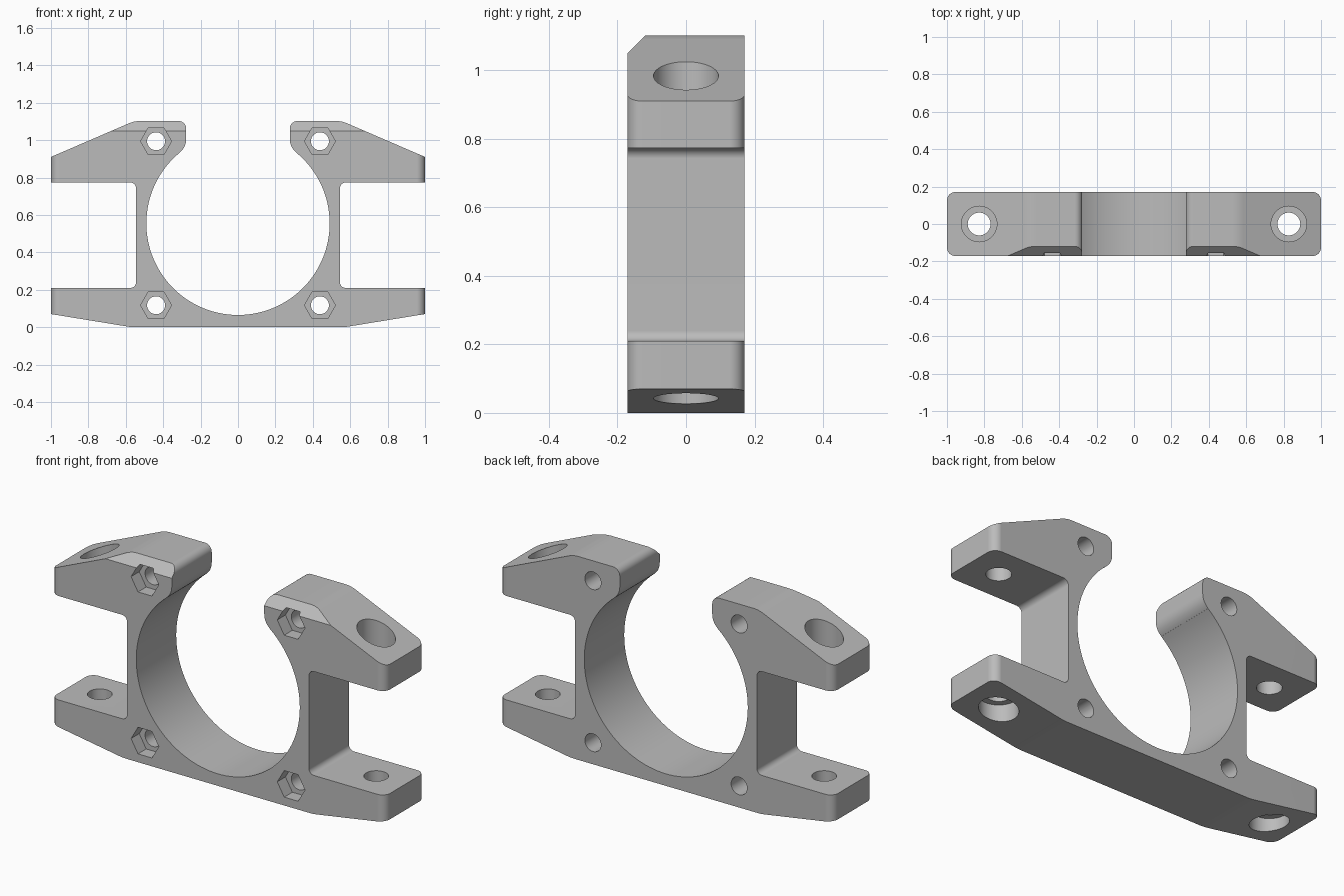
import bpy, bmesh, math
from mathutils import Vector, Matrix

cube = bpy.data.objects.get("Cube")
if cube:
    bpy.data.objects.remove(cube, do_unlink=True)

DEPTH = 0.171            # half thickness along y
RING_Z, RING_R = 0.555, 0.49

grey = bpy.data.materials.new("plain grey")
grey.use_nodes = True
GREY = (0.5, 0.5, 0.5, 1.0)
grey.diffuse_color = GREY
grey.node_tree.nodes["Principled BSDF"].inputs["Base Color"].default_value = GREY


def fillet(prev, corner, nxt, r, steps=7):
    """Points of an arc of radius r rounding one profile corner."""
    c = Vector(corner)
    a, b = (Vector(prev) - c).normalized(), (Vector(nxt) - c).normalized()
    half = a.angle(b) / 2
    centre = c + (a + b).normalized() * (r / math.sin(half))
    start = c + a * (r / math.tan(half)) - centre
    end = c + b * (r / math.tan(half)) - centre
    sweep = start.angle_signed(end)     # clockwise positive
    return [tuple(centre + Matrix.Rotation(-sweep * i / steps, 2) @ start)
            for i in range(steps + 1)]


def mesh_object(name, bm):
    bmesh.ops.recalc_face_normals(bm, faces=bm.faces[:])
    me = bpy.data.meshes.new(name)
    bm.to_mesh(me)
    bm.free()
    ob = bpy.data.objects.new(name, me)
    bpy.context.collection.objects.link(ob)
    return ob


def extrude_polygon(bm, points, direction):
    face = bm.faces.new([bm.verts.new(p) for p in points])
    top = bmesh.ops.extrude_face_region(bm, geom=[face])["geom"]
    bmesh.ops.translate(bm, vec=direction,
                        verts=[v for v in top if isinstance(v, bmesh.types.BMVert)])


# Half profile (x, z, corner radius) from the base up to the jaw tip
corners = [
    (0.0, 0.0, 0), (0.57, 0.0, 0.3), (1.0, 0.07, 0), (1.0, 0.21, 0),
    (0.545, 0.21, 0.03), (0.545, 0.773, 0.03), (1.0, 0.773, 0), (1.0, 0.91, 0),
    (0.555, 1.102, 0.15), (0.277, 1.102, 0.04), (0.277, 0.962, 0.09), (0.31, 0.935, 0),
]
half = []
for i in range(1, len(corners) - 1):
    x, z, r = corners[i]
    if r:
        half += fillet(corners[i - 1][:2], (x, z), corners[i + 1][:2], r)
    else:
        half.append((x, z))

# Inner ring arc from the jaw tip down to the bottom centre
tip = math.acos(0.31 / RING_R)
for i in range(49):
    t = tip + (-math.pi / 2 - tip) * i / 48
    half.append((RING_R * math.cos(t), RING_Z + RING_R * math.sin(t)))
outline = half + [(-x, z) for x, z in reversed(half[:-1])]

# Clamp body: extruded outline with rounded arm ends
bm = bmesh.new()
extrude_polygon(bm, [(x, -DEPTH, z) for x, z in outline], (0, 2 * DEPTH, 0))
ends = [e for e in bm.edges if all(abs(v.co.x) > 0.999 for v in e.verts)
        and abs(e.verts[0].co.z - e.verts[1].co.z) > 0.1]
bmesh.ops.bevel(bm, geom=ends, offset=0.045, segments=8, profile=0.5, affect='EDGES')
body = mesh_object("clamp_body", bm)
body.data.materials.append(grey)
bpy.context.view_layer.objects.active = body
body.select_set(True)


def cut(cutter):
    """Subtract a helper solid from the body and discard it."""
    cutter.hide_render = True
    mod = body.modifiers.new("cut", 'BOOLEAN')
    mod.operation, mod.solver, mod.object = 'DIFFERENCE', 'EXACT', cutter
    bpy.ops.object.modifier_apply(modifier=mod.name)
    bpy.data.objects.remove(cutter, do_unlink=True)


def drill(start, direction, radius, sides):
    """Cut a straight prism or round hole along a direction."""
    bm = bmesh.new()
    ring = []
    for i in range(sides):
        a = 2 * math.pi * i / sides
        c, s = radius * math.cos(a), radius * math.sin(a)
        offset = Vector((c, 0, s)) if direction[1] else Vector((c, s, 0))
        ring.append(Vector(start) + offset)
    extrude_polygon(bm, ring, direction)
    cut(mesh_object("drill_cutter", bm))


# Sloped chamfer along the front top edge of both jaws
bm = bmesh.new()
extrude_polygon(bm, [(-1.2, -0.271, 0.95), (-1.2, -0.071, 1.15), (-1.2, -0.271, 1.15)],
                (2.4, 0, 0))
cut(mesh_object("chamfer_cutter", bm))

for side in (-1, 1):
    # Bolt holes through the ring with hexagonal nut pockets in front
    for z in (0.117, 0.994):
        drill((side * 0.438, -0.3, z), (0, 0.6, 0), 0.048, 32)
        drill((side * 0.438, -0.3, z), (0, 0.3 - DEPTH + 0.07, 0), 0.083, 6)
    # Arm screw holes, counterbored from the outer faces
    x = side * 0.828
    drill((x, 0, 0.65), (0, 0, 0.6), 0.061, 40)
    drill((x, 0, 0.863), (0, 0, 0.4), 0.095, 48)
    drill((x, 0, -0.2), (0, 0, 0.5), 0.061, 40)
    drill((x, 0, -0.2), (0, 0, 0.32), 0.095, 48)

# Smooth curved walls, keep machined edges crisp
bpy.ops.object.shade_smooth_by_angle(angle=math.radians(30))
weighted = body.modifiers.new("weighted normals", 'WEIGHTED_NORMAL')
weighted.keep_sharp = True
